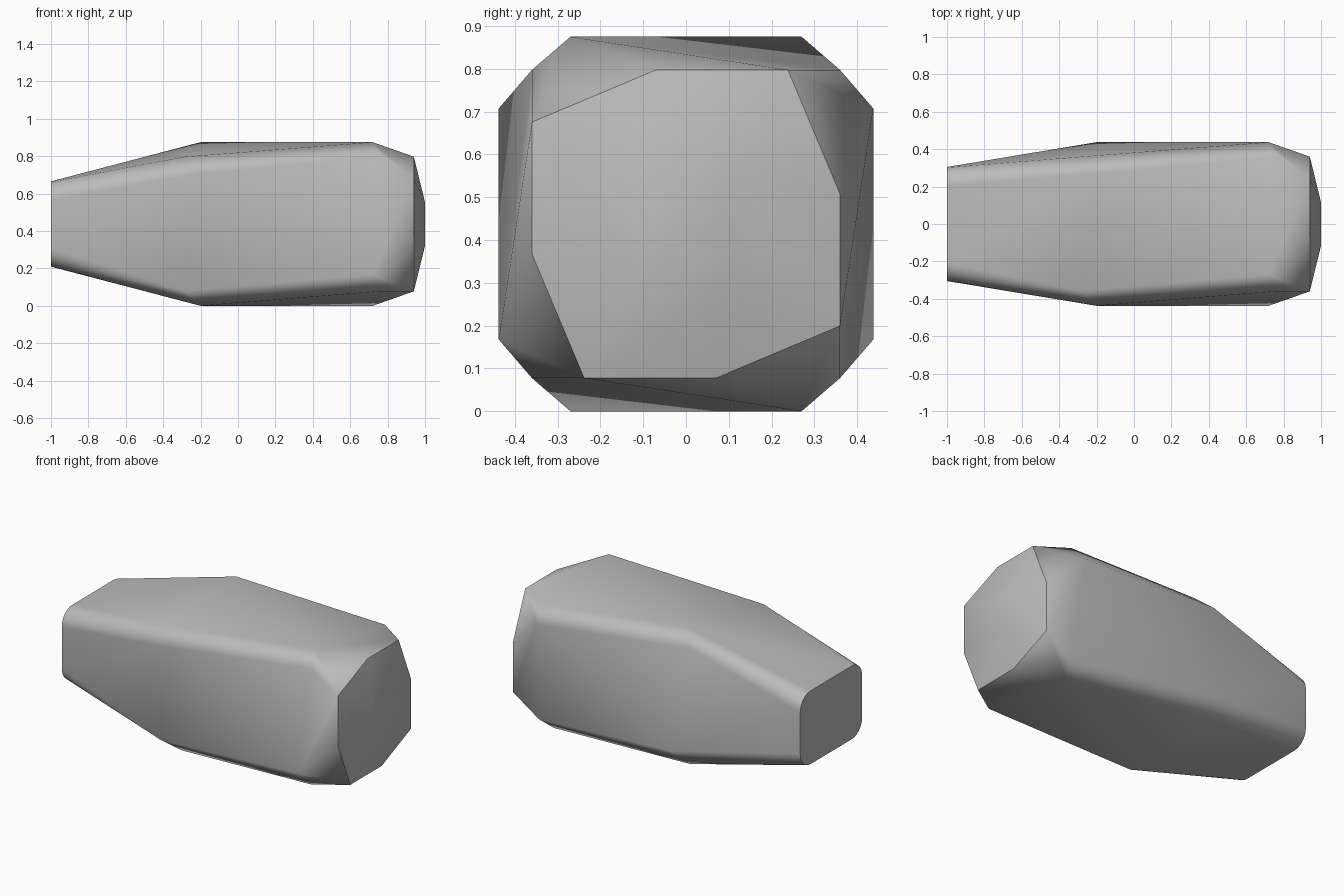
import bpy, bmesh, math

if "Cube" in bpy.data.objects:
    bpy.data.objects.remove(bpy.data.objects["Cube"])

MID = 0.4375  # height of the long axis

# One material
grey = bpy.data.materials.new("stone_grey")
grey.use_nodes = True
colour = (0.5, 0.5, 0.5, 1)
grey.diffuse_color = colour
grey.node_tree.nodes["Principled BSDF"].inputs["Base Color"].default_value = colour

# Facet corners (x, y, z from the axis), repeated four times round the axis
corners = [
    (-0.2, -0.4375, 0.27),
    (-0.28, -0.36, 0.36),
    (0.76, -0.36, 0.36),
    (0.72, -0.27, 0.4375),
    (0.94, -0.36, 0.238),
    (0.94, -0.07, 0.36),
    (1.0, -0.11, 0.115),
]

bm = bmesh.new()
for x, y, z in corners:
    for quarter in range(4):
        bm.verts.new((x, y, z + MID))
        y, z = z, -y

# Narrow end: a rounded rectangle
HALF_W, HALF_H, R, STEPS = 0.305, 0.228, 0.1, 6
for sy in (-1, 1):
    for sz in (-1, 1):
        for i in range(STEPS + 1):
            a = math.pi / 2 * i / STEPS
            bm.verts.new((-1, sy * (HALF_W - R + R * math.cos(a)),
                          MID + sz * (HALF_H - R + R * math.sin(a))))

# Skin the corners into one convex block
hull = bmesh.ops.convex_hull(bm, input=bm.verts)
loose = [v for v in bm.verts if not v.link_faces]
bmesh.ops.delete(bm, geom=loose, context='VERTS')
bmesh.ops.dissolve_limit(bm, angle_limit=math.radians(0.5),
                         verts=bm.verts, edges=bm.edges)
bmesh.ops.recalc_face_normals(bm, faces=bm.faces)

# Smooth body with crisp rims at both ends
for f in bm.faces:
    f.smooth = True
for e in bm.edges:
    on_rim = any(all(abs(v.co.x - x) < 0.001 for v in e.verts) for x in (-1, 0.94))
    e.smooth = not on_rim

mesh = bpy.data.meshes.new("faceted_block")
bm.to_mesh(mesh)
bm.free()
mesh.materials.append(grey)
block = bpy.data.objects.new("faceted_block", mesh)
bpy.context.collection.objects.link(block)

# Keep the large facets flat in shading
weighted = block.modifiers.new("flat_facets", 'WEIGHTED_NORMAL')
weighted.keep_sharp = True
